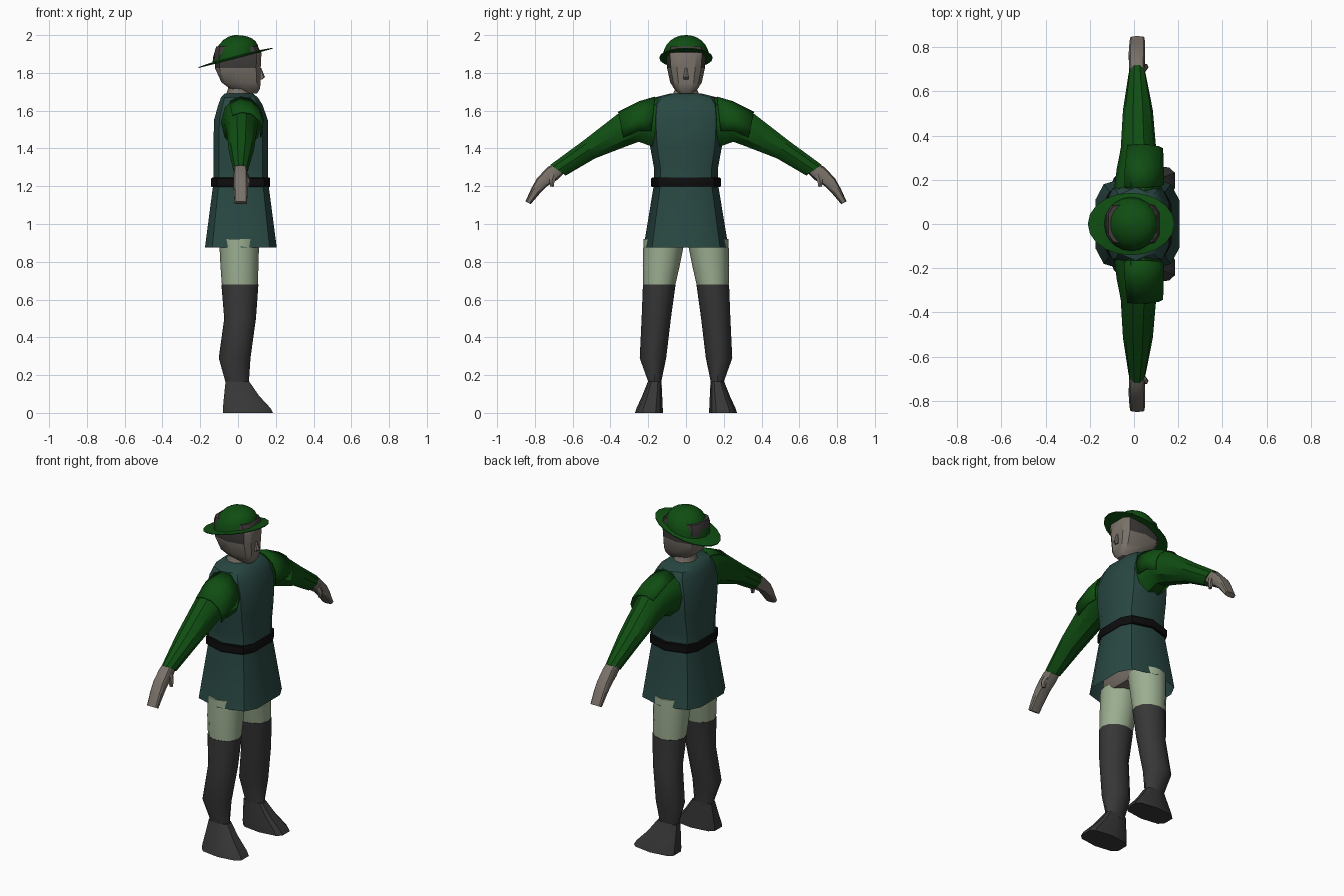
import bpy, bmesh, math
from mathutils import Vector

cube = bpy.data.objects.get("Cube")
if cube:
    bpy.data.objects.remove(cube, do_unlink=True)


def material(name, r, g, b):
    m = bpy.data.materials.new(name)
    m.use_nodes = True
    m.diffuse_color = (r, g, b, 1)
    bsdf = m.node_tree.nodes["Principled BSDF"]
    bsdf.inputs["Base Color"].default_value = (r, g, b, 1)
    bsdf.inputs["Roughness"].default_value = 0.8
    return m


TEAL = material("teal_cloth", 0.022, 0.065, 0.056)
GREEN = material("green_cloth", 0.005, 0.075, 0.006)
BLACK = material("black_leather", 0.004, 0.004, 0.004)
BOOT = material("dark_grey_leather", 0.038, 0.038, 0.038)
PALE = material("pale_green_tights", 0.33, 0.42, 0.28)
SKIN = material("skin", 0.19, 0.165, 0.14)
HAIR = material("dark_hair", 0.05, 0.045, 0.042)


def round_shape(n, start=0.0, end=360.0, closed=True):
    count = n if closed else n - 1
    angles = [math.radians(start + (end - start) * i / count) for i in range(n)]
    return [(math.cos(a), math.sin(a)) for a in angles]


# Boxy outline with flat front and back
QUARTER = [(1, 0.48), (0.8, 0.8)]
BOXY = (QUARTER + [(0, 1)] + [(-u, v) for u, v in reversed(QUARTER)]
        + [(-u, -v) for u, v in QUARTER] + [(0, -1)]
        + [(u, -v) for u, v in reversed(QUARTER)])


def level(z, x0, x1, y0, y1=None):
    """Horizontal section between x and y limits; one y means symmetric."""
    if y1 is None:
        y0, y1 = -y0, y0
    return (Vector(((x0 + x1) / 2, (y0 + y1) / 2, z)),
            Vector(((x1 - x0) / 2, 0, 0)), Vector((0, (y1 - y0) / 2, 0)))


def limb(top_y, top_z, low_y, low_z, x0, x1):
    """Section across an arm between its top and bottom edge."""
    top, low = Vector((0, top_y, top_z)), Vector((0, low_y, low_z))
    mid = (top + low) / 2
    mid.x = (x0 + x1) / 2
    return mid, Vector(((x1 - x0) / 2, 0, 0)), (top - low) / 2


def loft(name, sections, shape, mats, mirror=False, closed=True,
         caps=(True, True), rule=None, thickness=0, angle=35):
    bm = bmesh.new()
    rings = [[bm.verts.new(c + a * u + b * v) for u, v in shape]
             for c, a, b in sections]
    n = len(shape)
    for low, high in zip(rings, rings[1:]):
        for i in range(n if closed else n - 1):
            j = (i + 1) % n
            bm.faces.new((low[i], low[j], high[j], high[i]))
    if closed and caps[0]:
        bm.faces.new(rings[0])
    if closed and caps[1]:
        bm.faces.new(rings[-1])
    bmesh.ops.recalc_face_normals(bm, faces=bm.faces)
    bm.normal_update()
    if rule:
        for f in bm.faces:
            f.material_index = rule(f)
    mesh = bpy.data.meshes.new(name)
    bm.to_mesh(mesh)
    bm.free()
    for m in mats:
        mesh.materials.append(m)
    ob = bpy.data.objects.new(name, mesh)
    bpy.context.collection.objects.link(ob)
    bpy.ops.object.select_all(action='DESELECT')
    ob.select_set(True)
    bpy.context.view_layer.objects.active = ob
    bpy.ops.object.shade_smooth_by_angle(angle=math.radians(angle))
    if thickness:
        ob.modifiers.new("thickness", 'SOLIDIFY').thickness = thickness
    if mirror:
        mod = ob.modifiers.new("mirror", 'MIRROR')
        mod.use_axis = (False, True, False)
    return ob


# Tunic, open at the hem, and belt
loft("tunic", [
    level(0.875, -0.175, 0.205, 0.225),
    level(1.22, -0.13, 0.16, 0.168),
    level(1.30, -0.13, 0.16, 0.17),
    level(1.42, -0.13, 0.16, 0.192),
    level(1.55, -0.127, 0.158, 0.2),
    level(1.63, -0.105, 0.13, 0.192),
    level(1.67, -0.09, 0.105, 0.165),
    level(1.69, -0.07, 0.08, 0.085)], BOXY, [TEAL], caps=(False, True))
loft("belt", [
    level(1.195, -0.138, 0.168, 0.18),
    level(1.2, -0.142, 0.17, 0.184),
    level(1.24, -0.142, 0.17, 0.184),
    level(1.245, -0.138, 0.168, 0.18)], BOXY, [BLACK])
loft("pelvis", [
    level(0.89, -0.085, 0.095, 0.15),
    level(0.94, -0.1, 0.115, 0.19),
    level(1.08, -0.1, 0.12, 0.16)], BOXY, [SKIN])

# Legs, boots and feet
loft("tights", [
    level(0.67, -0.085, 0.105, 0.058, 0.226),
    level(0.78, -0.093, 0.108, 0.033, 0.229),
    level(0.92, -0.1, 0.112, 0.005, 0.225)], round_shape(12), [PALE], mirror=True)
loft("boot", [
    level(0.14, -0.065, 0.058, 0.128, 0.202),
    level(0.17, -0.068, 0.058, 0.13, 0.202),
    level(0.29, -0.102, 0.066, 0.105, 0.245),
    level(0.5, -0.073, 0.095, 0.08, 0.235),
    level(0.68, -0.088, 0.108, 0.055, 0.228)], round_shape(12), [BOOT], mirror=True)
loft("foot", [
    level(0.0, -0.08, 0.185, 0.122, 0.27),
    level(0.025, -0.08, 0.172, 0.123, 0.262),
    level(0.09, -0.074, 0.112, 0.126, 0.232),
    level(0.165, -0.066, 0.06, 0.13, 0.202)], BOXY, [BOOT], mirror=True)

# Sleeves, with an overlapping cap at the front of each shoulder
loft("sleeve", [
    limb(0.15, 1.675, 0.17, 1.40, -0.09, 0.125),
    limb(0.25, 1.645, 0.25, 1.43, -0.078, 0.11),
    limb(0.365, 1.585, 0.32, 1.405, -0.06, 0.1),
    limb(0.55, 1.44, 0.48, 1.345, -0.05, 0.085),
    limb(0.72, 1.315, 0.635, 1.255, -0.025, 0.053)],
    round_shape(10), [GREEN], mirror=True)
loft("shoulder_cap", [
    limb(0.165, 1.675, 0.19, 1.42, -0.09, 0.135),
    limb(0.25, 1.65, 0.25, 1.43, -0.09, 0.135),
    limb(0.36, 1.595, 0.32, 1.40, -0.075, 0.132)],
    round_shape(6, -25, 125, False), [GREEN], mirror=True, closed=False,
    thickness=0.006)

# Hands
loft("hand", [
    limb(0.69, 1.325, 0.645, 1.27, -0.02, 0.045),
    limb(0.735, 1.3, 0.68, 1.235, -0.022, 0.048),
    limb(0.79, 1.24, 0.735, 1.2, -0.024, 0.05),
    limb(0.818, 1.19, 0.775, 1.16, -0.022, 0.05),
    limb(0.85, 1.12, 0.822, 1.105, -0.018, 0.048)], BOXY, [SKIN], mirror=True)
loft("thumb", [
    limb(0.72, 1.275, 0.68, 1.25, 0.02, 0.055),
    limb(0.725, 1.235, 0.695, 1.22, 0.035, 0.066),
    limb(0.72, 1.2, 0.7, 1.195, 0.04, 0.06)], round_shape(6), [SKIN], mirror=True)


# Neck and head; hair covers the crown, sides and back
def hair_rule(f):
    c = f.calc_center_median()
    return int(c.z > 1.905 or (c.z > 1.825 and f.normal.x < 0.8))


loft("neck", [
    level(1.64, -0.07, 0.075, 0.085),
    level(1.695, -0.06, 0.066, 0.07),
    level(1.72, -0.052, 0.055, 0.056),
    level(1.78, -0.055, 0.055, 0.058)], round_shape(10), [SKIN])
loft("head", [
    level(1.69, 0.03, 0.1, 0.035),
    level(1.715, -0.04, 0.116, 0.062),
    level(1.75, -0.088, 0.12, 0.084),
    level(1.825, -0.122, 0.12, 0.1),
    level(1.905, -0.126, 0.124, 0.107),
    level(1.94, -0.115, 0.105, 0.1)], BOXY, [SKIN, HAIR], rule=hair_rule)
loft("nose", [
    level(1.765, 0.11, 0.128, 0.014),
    level(1.778, 0.11, 0.143, 0.015),
    level(1.825, 0.11, 0.123, 0.007)], round_shape(6), [SKIN])


# Hat: tilted oval brim with a round crown
def hat_section(z, half_x, half_y, tilt=0.26):
    return (Vector((-0.013, 0, z)), Vector((half_x, 0, half_x * tilt)),
            Vector((0, half_y, 0)))


crown = []
for k in range(7):
    t = math.radians(88 * k / 6)
    r = math.cos(t)
    crown.append(hat_section(1.888 + 0.112 * math.sin(t), 0.122 * r, 0.122 * r, 0.26 * r))
loft("hat", [hat_section(1.876, 0.12, 0.11), hat_section(1.877, 0.196, 0.141),
             hat_section(1.882, 0.196, 0.141)] + crown,
     round_shape(20), [GREEN], angle=45)
